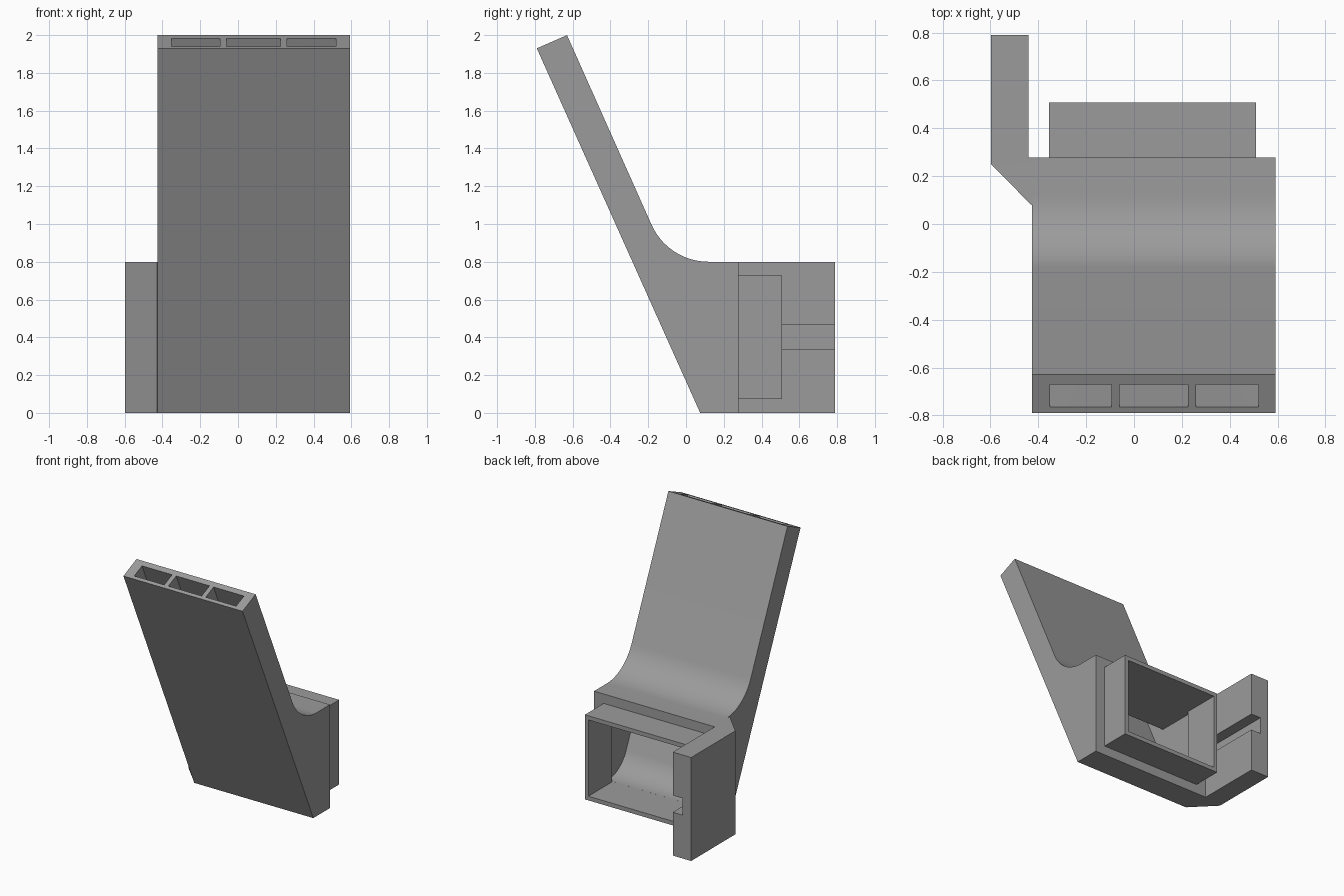
import bpy, bmesh, math
from mathutils import Vector

if "Cube" in bpy.data.objects:
    bpy.data.objects.remove(bpy.data.objects["Cube"])

grey = bpy.data.materials.new("mid grey")
grey.diffuse_color = (0.33, 0.33, 0.33, 1)
grey.use_nodes = True
grey.node_tree.nodes["Principled BSDF"].inputs["Base Color"].default_value = grey.diffuse_color


def prism(name, outline, lo, hi, axis="x"):
    """Extrude a closed 2D outline: (y, z) along x, or (x, y) along z."""
    place = (lambda p, t: (t, p[0], p[1])) if axis == "x" else (lambda p, t: (p[0], p[1], t))
    bm = bmesh.new()
    face = bm.faces.new([bm.verts.new(place(p, lo)) for p in outline])
    new = bmesh.ops.extrude_face_region(bm, geom=[face])["geom"]
    step = Vector(place((0, 0), hi - lo))
    bmesh.ops.translate(bm, vec=step, verts=[v for v in new if isinstance(v, bmesh.types.BMVert)])
    bmesh.ops.recalc_face_normals(bm, faces=bm.faces)
    mesh = bpy.data.meshes.new(name)
    bm.to_mesh(mesh)
    bm.free()
    mesh.materials.append(grey)
    ob = bpy.data.objects.new(name, mesh)
    bpy.context.collection.objects.link(ob)
    return ob


def box(name, x, y, z):
    return prism(name, [(y[0], z[0]), (y[1], z[0]), (y[1], z[1]), (y[0], z[1])], *x)


def combine(target, tool, operation):
    mod = target.modifiers.new("cut", "BOOLEAN")
    mod.operation, mod.solver, mod.object = operation, "EXACT", tool
    bpy.context.view_layer.objects.active = target
    bpy.ops.object.modifier_apply(modifier=mod.name)
    bpy.data.objects.remove(tool)


def fillet(a, corner, b, radius, n=14):
    """Points of an arc rounding the corner between a and b."""
    c = Vector(corner)
    u, v = (Vector(a) - c).normalized(), (Vector(b) - c).normalized()
    half = u.angle(v) / 2
    centre = c + (u + v).normalized() * radius / math.sin(half)
    s = c + u * radius / math.tan(half) - centre
    e = c + v * radius / math.tan(half) - centre
    total = s.angle(e)
    return [tuple(centre + (s * math.sin((1 - i / n) * total) + e * math.sin(i / n * total))
                  / math.sin(total)) for i in range(n + 1)]


SLOPE = 0.4456                                   # lean of the duct, y per z
front_in = lambda z: (-0.765 + SLOPE * (1.94 - z), z)
rear_in = lambda z: (-0.67 + SLOPE * (1.983 - z), z)

# Leaning duct with a swept foot
outer = [(0.075, 0), (0.278, 0), (0.278, 0.8)]
outer += fillet((0.278, 0.8), (-0.095, 0.8), (-0.63, 2), 0.33)
outer += [(-0.63, 2), (-0.79, 1.93)]
duct = prism("duct", outer, -0.427, 0.592)

# Rear collar and side arm
combine(duct, box("collar", (-0.355, 0.51), (0.2, 0.508), (0.073, 0.727)), "UNION")
arm = [(-0.40, 0.09), (-0.43, 0.08), (-0.597, 0.25), (-0.597, 0.79),
       (-0.44, 0.79), (-0.44, 0.278), (-0.40, 0.278)]
combine(duct, prism("arm", arm, 0, 0.8, "z"), "UNION")

# Hollow chamber open at the top, with a rounded floor
inner = [(0.22, 0.695), (0.22, 0.105)]
inner += fillet((0.4, 0.105), front_in(0.105), front_in(1.9), 0.25)
inner += [front_in(2.2), rear_in(2.243), rear_in(0.695)]
combine(duct, prism("chamber", inner, -0.352, 0.52), "DIFFERENCE")

# Collar passage and arm groove
combine(duct, box("passage", (-0.325, 0.48), (0.21, 0.6), (0.105, 0.695)), "DIFFERENCE")
combine(duct, box("groove", (-0.525, -0.41), (0.278, 0.9), (0.335, 0.465)), "DIFFERENCE")

# Two dividers making three outlet slots
top_front, top_rear = (-0.774, 1.937), (-0.656, 1.9886)
for x in (-0.095, 0.225):
    shift = lambda p: (p[0] + SLOPE * 1.0, p[1] - 1.0)
    rib = [top_front, top_rear, shift(top_rear), shift(top_front)]
    combine(duct, prism("divider", rib, x, x + 0.035), "UNION")

# Smooth only the curved sweeps
bpy.ops.object.select_all(action="DESELECT")
duct.select_set(True)
bpy.context.view_layer.objects.active = duct
bpy.ops.object.shade_smooth_by_angle(angle=math.radians(20))
